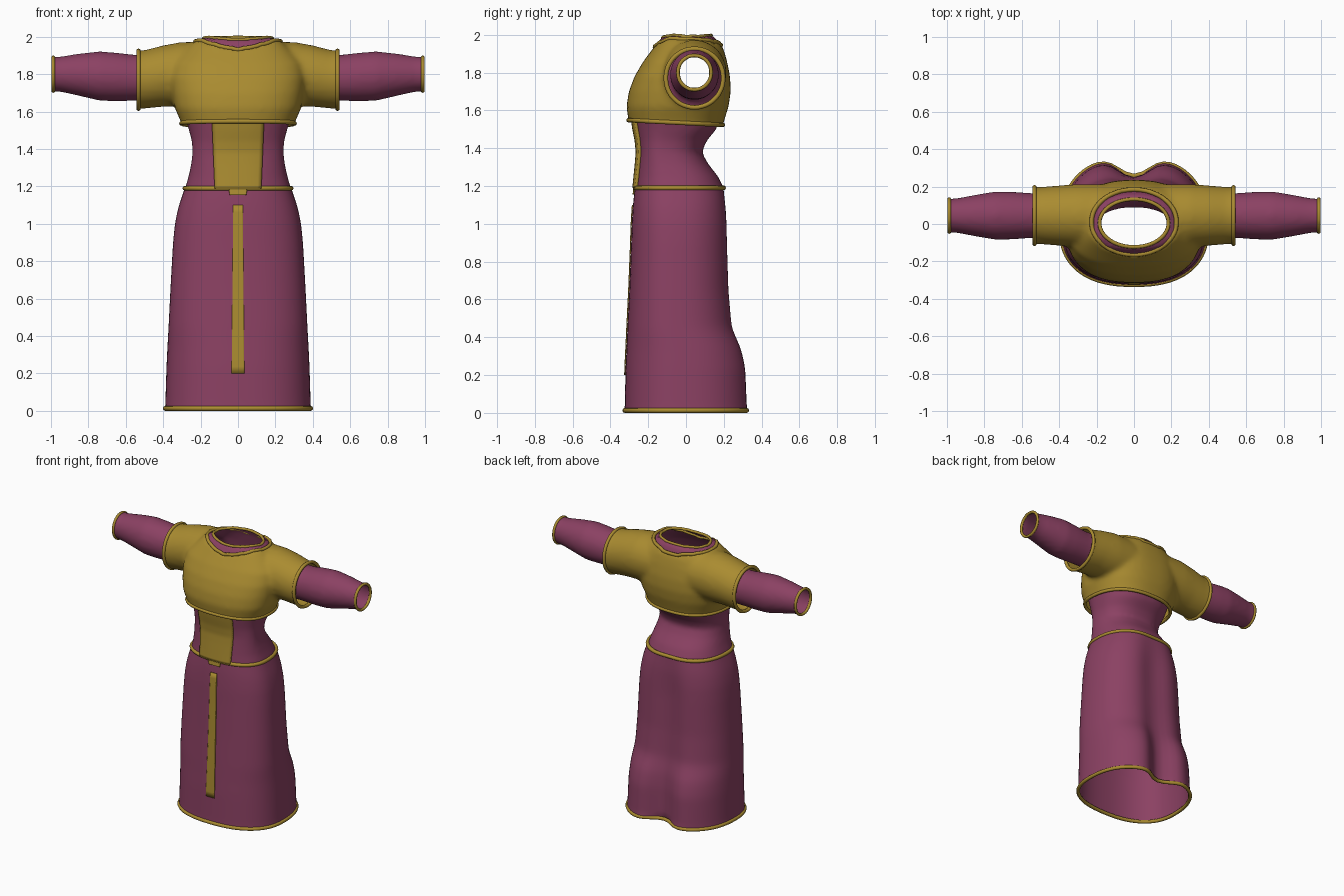
import bpy, bmesh, math
from mathutils import Vector

cube = bpy.data.objects.get("Cube")
if cube:
    bpy.data.objects.remove(cube)


def material(name, rgb):
    m = bpy.data.materials.new(name)
    m.use_nodes = True
    m.diffuse_color = (*rgb, 1)
    m.node_tree.nodes["Principled BSDF"].inputs["Base Color"].default_value = (*rgb, 1)
    return m


plum = material("plum cloth", (0.26, 0.053, 0.125))
gold = material("gold cloth", (0.40, 0.26, 0.03))

# Profiles by height: z, half width, front y, back y, depth of the back fold
SKIRT = [(.013, .39, -.325, .355, .12), (.24, .383, -.32, .345, .11), (.34, .378, -.315, .32, .09),
         (.45, .372, -.31, .265, .05), (.65, .362, -.3, .245, .04), (.9, .348, -.29, .238, .04),
         (1.0, .338, -.287, .235, .035), (1.08, .322, -.282, .228, .025),
         (1.14, .303, -.277, .22, .02), (1.19, .285, -.27, .208, .01)]
UNDER = [(1.14, .29, -.27, .21, 0), (1.19, .283, -.268, .2, 0), (1.25, .265, -.262, .17, 0),
         (1.32, .25, -.255, .115, 0), (1.38, .243, -.25, .083, 0), (1.44, .246, -.256, .11, 0),
         (1.5, .262, -.268, .16, 0), (1.58, .285, -.28, .185, 0), (1.7, .32, -.275, .215, 0),
         (1.8, .33, -.245, .21, 0), (1.88, .31, -.2, .19, 0), (1.94, .25, -.16, .175, 0),
         (1.985, .21, -.13, .155, 0), (2.0, .18, -.11, .14, 0)]
BODICE = [(1.46, .285, -.285, .18, 0), (1.54, .303, -.303, .2, 0), (1.62, .338, -.315, .225, 0),
          (1.7, .352, -.302, .237, 0), (1.78, .36, -.272, .233, 0), (1.86, .345, -.225, .217, 0),
          (1.92, .29, -.18, .2, 0), (1.975, .235, -.14, .172, 0), (1.995, .2, -.11, .15, 0)]
# Sleeves by distance along x: x, centre z, radius
UNDER_ARM = [(.15, 1.79, .13), (.4, 1.785, .125), (.54, 1.78, .122), (.65, 1.785, .13),
             (.74, 1.79, .132), (.85, 1.797, .113), (.95, 1.8, .094), (1.05, 1.8, .09)]
BODICE_ARM = [(.15, 1.8, .172), (.3, 1.8, .172), (.4, 1.79, .164), (.5, 1.772, .156), (.6, 1.768, .158)]
POWER = 2.4


def at(table, z):
    """Profile values at height z."""
    for a, b in zip(table, table[1:]):
        if z <= b[0]:
            t = max(0, (z - a[0]) / (b[0] - a[0]))
            return [p + (q - p) * t for p, q in zip(a, b)]
    return list(table[-1])


def section(row, count=72):
    """Rounded cross-section with a soft fold at the back."""
    z, hx, yf, yb, fold = row
    cy = (yf + yb) / 2 - .04
    ring = []
    for i in range(count):
        a = math.tau * i / count
        c, s = math.cos(a), math.sin(a)
        x = hx * math.copysign(abs(c) ** (2 / POWER), c)
        k = abs(s) ** (2 / POWER)
        y = cy + (yb - cy) * k - fold * math.exp(-(x / .1) ** 2) if s > 0 else cy + (yf - cy) * k
        ring.append((x, y, z))
    return ring


def arm_ring(x, z, r, side, count=40):
    angles = [math.tau * i / count for i in range(count)]
    return [(side * x, .045 + r * .98 * math.cos(a), z + r * math.sin(a)) for a in angles]


def front_y(table, x, z):
    _, hx, yf, yb, _ = at(table, z)
    cy = (yf + yb) / 2 - .04
    return cy + (yf - cy) * (1 - abs(x / hx) ** POWER) ** (1 / POWER)


def loft(bm, rings, caps):
    rows = [[bm.verts.new(p) for p in ring] for ring in rings]
    for a, b in zip(rows, rows[1:]):
        for i in range(len(a)):
            j = (i + 1) % len(a)
            bm.faces.new((a[i], a[j], b[j], b[i]))
    if caps:
        bm.faces.new(rows[0])
        bm.faces.new(rows[-1])
    bmesh.ops.recalc_face_normals(bm, faces=bm.faces)


def add(name, bm, mat):
    me = bpy.data.meshes.new(name)
    bm.to_mesh(me)
    me.materials.clear()
    me.materials.append(mat)
    me.polygons.foreach_set("use_smooth", [True] * len(me.polygons))
    ob = bpy.data.objects.new(name, me)
    bpy.context.collection.objects.link(ob)
    return ob


def evaluated(ob):
    dg = bpy.context.evaluated_depsgraph_get()
    return bpy.data.meshes.new_from_object(ob.evaluated_get(dg))


def trim(name, bm, radius):
    """Gold piping along every open edge."""
    links = {}
    for e in bm.edges:
        if e.is_boundary:
            for v in e.verts:
                links.setdefault(v, []).append(e.other_vert(v))
    cu = bpy.data.curves.new(name, 'CURVE')
    cu.dimensions, cu.bevel_depth, cu.bevel_resolution = '3D', radius, 2
    seen = set()
    for start in links:
        loop, v = [], start
        while v is not None and v not in seen:
            seen.add(v)
            loop.append(v.co.copy())
            v = next((w for w in links[v] if w not in seen), None)
        if len(loop) < 12:
            continue
        for _ in range(2):
            loop = [(loop[i - 1] + p * 2 + loop[(i + 1) % len(loop)]) / 4 for i, p in enumerate(loop)]
        sp = cu.splines.new('POLY')
        sp.points.add(len(loop) - 1)
        for p, co in zip(sp.points, loop):
            p.co = (*co, 1)
        sp.use_cyclic_u = True
    helper = bpy.data.objects.new(name + "_path", cu)
    bpy.context.collection.objects.link(helper)
    out = bmesh.new()
    out.from_mesh(evaluated(helper))
    bpy.data.objects.remove(helper)
    add(name, out, gold)


def garment(name, table, arm, mat, cuts, neck, radius):
    """Fuse trunk and sleeves, then cut the hem, cuffs and neckline open."""
    bm = bmesh.new()
    loft(bm, [section(r) for r in table], True)
    for side in (-1, 1):
        loft(bm, [arm_ring(*r, side) for r in arm], True)
    ob = add(name, bm, mat)
    mod = ob.modifiers.new("fuse", 'REMESH')
    mod.mode, mod.voxel_size = 'VOXEL', .016
    mod = ob.modifiers.new("soften", 'SMOOTH')
    mod.factor, mod.iterations = .5, 6
    bm = bmesh.new()
    bm.from_mesh(evaluated(ob))
    bpy.data.objects.remove(ob)
    for co, no in cuts:
        bmesh.ops.bisect_plane(bm, geom=bm.verts[:] + bm.edges[:] + bm.faces[:], plane_co=co,
                               plane_no=no, clear_outer=True)
    rx, cy, ry = neck

    def reach(v):
        return math.hypot(v.co.x / rx, (v.co.y - cy) / ry)
    gone = [v for v in bm.verts if v.co.z > 1.85 and reach(v) < 1]
    bmesh.ops.delete(bm, geom=gone, context='VERTS')
    for v in bm.verts:
        if v.is_boundary and v.co.z > 1.85 and abs(v.co.x) < .3:
            k = reach(v)
            v.co.x /= k
            v.co.y = cy + (v.co.y - cy) / k
    add(name, bm, mat)
    trim(name + "_trim", bm, radius)


def plate(name, table, z0, z1, w0, w1, lift, thick):
    """Thin strip following the front of a garment."""
    bm = bmesh.new()
    cols, rows = 12, 24
    grid = []
    for j in range(rows + 1):
        t = j / rows
        z, w = z0 + (z1 - z0) * t, w0 + (w1 - w0) * t
        xs = [w * (2 * i / cols - 1) for i in range(cols + 1)]
        grid.append([bm.verts.new((x, front_y(table, x, z) - lift, z)) for x in xs])
    for a, b in zip(grid, grid[1:]):
        for i in range(cols):
            bm.faces.new((a[i], a[i + 1], b[i + 1], b[i]))
    ob = add(name, bm, gold)
    mod = ob.modifiers.new("thickness", 'SOLIDIFY')
    mod.thickness, mod.offset = thick, -1


# Skirt with hem and belt piping
bm = bmesh.new()
steps = 44
loft(bm, [section(at(SKIRT, .013 + 1.177 * i / steps)) for i in range(steps + 1)], False)
for v in bm.verts:  # soften the profile between hem and belt
    v.select = not v.is_boundary
for _ in range(3):
    bmesh.ops.smooth_vert(bm, verts=[v for v in bm.verts if v.select], factor=.5,
                          use_axis_x=True, use_axis_y=True)
add("skirt", bm, plum)
trim("skirt_trim", bm, .013)

# Under dress top with long sleeves
wrists = [(Vector((s * .988, 0, 0)), Vector((s, 0, 0))) for s in (-1, 1)]
garment("under_dress", UNDER, UNDER_ARM, plum,
        wrists + [(Vector((0, 0, 1.19)), Vector((0, 0, -1)))], (.185, .005, .128), .01)

# Over bodice with short sleeves
cuffs = [(Vector((s * .532, 0, 0)), Vector((s, 0, 0))) for s in (-1, 1)]
garment("bodice", BODICE, BODICE_ARM, gold,
        cuffs + [(Vector((0, 0, 1.533)), Vector((0, -.05, -1)))], (.228, .01, .175), .012)

# Front panel, belt tab and skirt stripe
plate("front_panel", UNDER, 1.19, 1.55, .125, .14, .016, .02)
plate("belt_tab", SKIRT, 1.155, 1.19, .045, .05, .008, .008)
plate("skirt_stripe", SKIRT, .2, 1.1, .034, .026, .006, .006)
